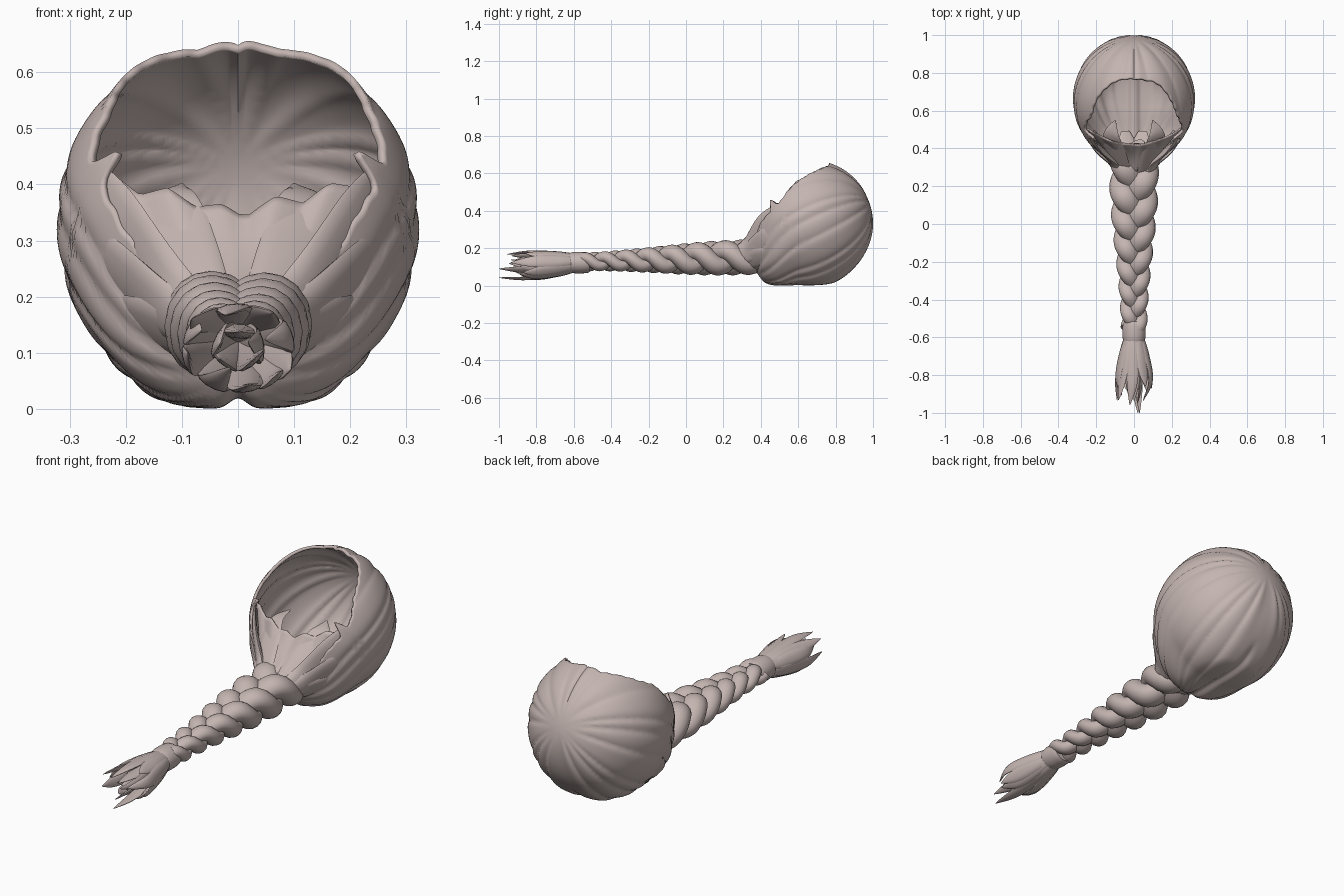
import bpy, bmesh, math, random
from mathutils import Vector

if "Cube" in bpy.data.objects:
    bpy.data.objects.remove(bpy.data.objects["Cube"])

random.seed(4)
hair = bpy.data.materials.new("ash_hair")
hair.diffuse_color = (0.55, 0.46, 0.44, 1)
hair.use_nodes = True
hair.node_tree.nodes["Principled BSDF"].inputs["Base Color"].default_value = hair.diffuse_color


def finish(name, bm, angle=50):
    bmesh.ops.recalc_face_normals(bm, faces=bm.faces)
    me = bpy.data.meshes.new(name)
    bm.to_mesh(me)
    bm.free()
    ob = bpy.data.objects.new(name, me)
    bpy.context.collection.objects.link(ob)
    me.materials.append(hair)
    bpy.context.view_layer.objects.active = ob
    ob.select_set(True)
    bpy.ops.object.shade_smooth_by_angle(angle=math.radians(angle))
    ob.select_set(False)
    return ob


def thicken(ob, amount, offset):
    mod = ob.modifiers.new("thickness", 'SOLIDIFY')
    mod.thickness, mod.offset = amount, offset


def skin(bm, rings):
    for a, b in zip(rings, rings[1:]):
        n = len(a)
        for i in range(n):
            bm.faces.new((a[i], a[(i + 1) % n], b[(i + 1) % n], b[i]))


def spline(pts, steps):
    """Smooth Catmull-Rom path through control points."""
    p = [Vector(q) for q in pts]
    p = [2 * p[0] - p[1]] + p + [2 * p[-1] - p[-2]]
    out = []
    for i in range(1, len(p) - 2):
        for s in range(steps):
            t = s / steps
            a, b, c, d = p[i - 1:i + 3]
            out.append(0.5 * (2 * b + (c - a) * t + (2 * a - 5 * b + 4 * c - d) * t * t
                              + (3 * b - a - 3 * c + d) * t ** 3))
    return out + [p[-2]]


def loft(bm, path, size, out=None, sides=12):
    """Tube along path; size(t) gives (width, thickness), out is the thin direction."""
    rings = []
    for i, c in enumerate(path):
        tan = (path[min(i + 1, len(path) - 1)] - path[max(i - 1, 0)]).normalized()
        side = tan.cross(out or Vector((0, 0, 1))).normalized()
        up = side.cross(tan)
        w, h = size(i / (len(path) - 1))
        rings.append([bm.verts.new(c + side * w * math.cos(k * math.tau / sides)
                                   + up * h * math.sin(k * math.tau / sides))
                      for k in range(sides)])
    skin(bm, rings)
    bm.faces.new(rings[0])
    bm.faces.new(rings[-1])


def smooth(t):
    t = max(0, min(1, t))
    return t * t * (3 - 2 * t)


# Scalp cap: a deep bowl opening up and forward, with combed ridges
C = Vector((0, 0.66, 0.33))
AX = Vector((0, -0.68, 0.733)).normalized()
UP = Vector((0, 0.733, 0.68)).normalized()


def cap_point(phi, s):
    side = min(phi, math.tau - phi)
    jag = 0.003 * math.sin(9 * phi + 1) + 0.002 * math.sin(31 * phi)
    spike = 0.05 * math.exp(-((math.sin(side / 2) - 0.80) / 0.02) ** 2)
    bulge = 0.026 * math.exp(-((side - 1.15) / 0.38) ** 2)
    d = (0.16 + 0.033 * math.sin(phi) ** 2 + jag + spike + bulge) / 0.34
    th = math.pi - s * (math.pi - math.acos(d))
    n = AX * math.cos(th) + (UP * math.cos(phi) + Vector((1, 0, 0)) * math.sin(phi)) * math.sin(th)
    p = C + Vector((n.x * 0.320, n.y * 0.34, n.z * 0.34))
    # ridges fan from the crown and gather at the braid root
    rz = p.z - 0.12 - 0.5 * (p.y - 0.35)
    a = math.atan2(abs(p.x), rz)
    a += 0.10 * math.sin(5 * a) + 0.04 * math.sin(11 * a)
    u = (a * 9 / math.pi) % 1
    ridge = math.sin(math.pi * u ** 0.75) - 0.55
    fade = smooth(math.hypot(p.x, rz) / 0.2)
    p += n * 0.0075 * ridge * fade
    # nape sags toward the braid, split into two soft lobes
    p.z -= 0.07 * smooth((0.62 - p.y) / 0.22) * smooth((0.36 - p.z) / 0.2)
    if p.z < 0.03:
        p.z = 0.03 * math.exp((p.z - 0.03) / 0.03)
    low = smooth((0.12 - p.z) / 0.12)
    p.z += low * (0.018 * math.exp(-(p.x / 0.02) ** 2) - 0.008)
    p.z = max(p.z, 0)
    return p


bm = bmesh.new()
N, M = 240, 72
pole = bm.verts.new(cap_point(0, 0))
rings = [[bm.verts.new(cap_point(k * math.tau / N, j / M)) for k in range(N)] for j in range(1, M + 1)]
skin(bm, rings)
for k in range(N):
    bm.faces.new((pole, rings[0][k], rings[0][(k + 1) % N]))
thicken(finish("scalp_cap", bm, 60), 0.014, -1)

# Front panel: hair sheet sweeping from the rim down to the braid root
bm = bmesh.new()
grid = []
for i in range(15):
    t = i / 14
    row = []
    for j in range(49):
        u = j / 24 - 1
        v = abs(u)
        edge = 0.022 * (abs((u * 2.6 + 0.3) % 1 - 0.5) * 2 - 0.5) * (1 - t)
        top = Vector((0.25 * u, 0.425 + 0.085 * v * v, 0.345 + 0.065 * v + edge))
        bot = Vector((0.10 * u, 0.28 + 0.04 * v, 0.215 - 0.06 * v * v))
        p = top.lerp(bot, t)
        p += Vector((0, -0.7, 0.7)) * (0.006 * abs(math.sin(5 * u + 0.6)) - 0.010 * math.sin(math.pi * t))
        row.append(bm.verts.new(p))
    grid.append(row)
for a, b in zip(grid, grid[1:]):
    for j in range(48):
        bm.faces.new((a[j], a[j + 1], b[j + 1], b[j]))
thicken(finish("front_panel", bm), 0.008, 0)

# Locks drawn from the nape and temples into the braid root
bm = bmesh.new()
for sx in (-1, 1):
    for deg in (72, 98, 124, 150, 170):
        sn, cs = math.sin(math.radians(deg)), math.cos(math.radians(deg))
        low = 0.05 * smooth(-cs)
        path = spline([(sx * 0.262 * sn, 0.49, 0.335 + 0.265 * cs - low * 0.5),
                       (sx * 0.215 * sn, 0.42, 0.28 + 0.19 * cs - low * 0.5),
                       (sx * 0.13 * sn, 0.345, 0.19 + 0.095 * cs),
                       (sx * 0.06 * sn, 0.25, 0.15 + 0.04 * cs)], 7)
        loft(bm, path, lambda t: (0.012 + 0.045 * math.sin(math.pi * (0.08 + 0.8 * t)),
                                  0.004 + 0.022 * t), Vector((sx * sn, -0.4, cs)))
    # pointed flap over the front of the rim
    path = spline([(sx * 0.10, 0.55, 0.40), (sx * 0.12, 0.47, 0.375),
                   (sx * 0.10, 0.39, 0.30), (sx * 0.045, 0.27, 0.19)], 7)
    loft(bm, path, lambda t: (0.003 + 0.055 * math.sin(math.pi * min(1, t * 0.8)),
                              0.003 + 0.010 * t), Vector((sx * 0.3, -0.6, 0.7)))
finish("gathered_locks", bm)


# Three-strand braid, tightening toward the tie
def braid_scale(t):
    return 1.0 - 0.46 * smooth((t - 0.15) / 0.85)


for k in range(3):
    path = []
    for i in range(131):
        t = i / 130
        g = braid_scale(t)
        ph = math.tau * (1.75 * t + 0.65 * t * t) + k * math.tau / 3
        path.append(Vector((0.066 * g * math.sin(ph), 0.40 - 0.95 * t,
                            0.154 - 0.027 * t - 0.040 * g * math.sin(2 * ph))))
    bm = bmesh.new()
    loft(bm, path, lambda t: (0.066 * braid_scale(t), 0.055 * braid_scale(t)), sides=16)
    finish("braid_strand_%d" % (k + 1), bm)

# Tie wrapped around the braid end
bm = bmesh.new()
path = [Vector((0, -0.515 - 0.11 * i / 10, 0.123)) for i in range(11)]


def tie_size(t):
    bulge = 0.008 * math.sqrt(max(0, math.sin(math.pi * t)))
    return 0.054 + bulge, 0.050 + bulge


loft(bm, path, tie_size, sides=24)
finish("braid_tie", bm)

# Loose tail: tufts swell past the tie, then close to staggered points
bm = bmesh.new()
for i in range(15):
    inner = i >= 10
    a = i * math.tau / (5 if inner else 10) + random.uniform(-0.2, 0.2)
    r = 0.4 if inner else 1.0
    sn, cs = math.sin(a), math.cos(a)
    end = -1.0 if i in (5, 12) else random.uniform(-0.97, -0.85)
    flare = random.uniform(0.75, 1.25)
    path = spline([(0.030 * r * sn, -0.59, 0.122 + 0.030 * r * cs),
                   (0.066 * r * sn, -0.69, 0.115 + 0.054 * r * cs),
                   (0.092 * r * sn, end * 0.5 - 0.36, 0.108 + 0.070 * r * cs),
                   (0.080 * r * flare * sn + random.uniform(-0.02, 0.02), end,
                    0.112 + 0.068 * r * flare * cs + random.uniform(-0.01, 0.012))], 8)
    loft(bm, path, lambda t: (0.001 + 0.034 * max(0, math.sin(math.pi * (0.25 + 0.75 * t ** 1.2))) ** 0.9,
                              0.001 + 0.018 * (1 - t) ** 0.7), Vector((sn, 0, cs)), 10)
finish("tail_tufts", bm)
